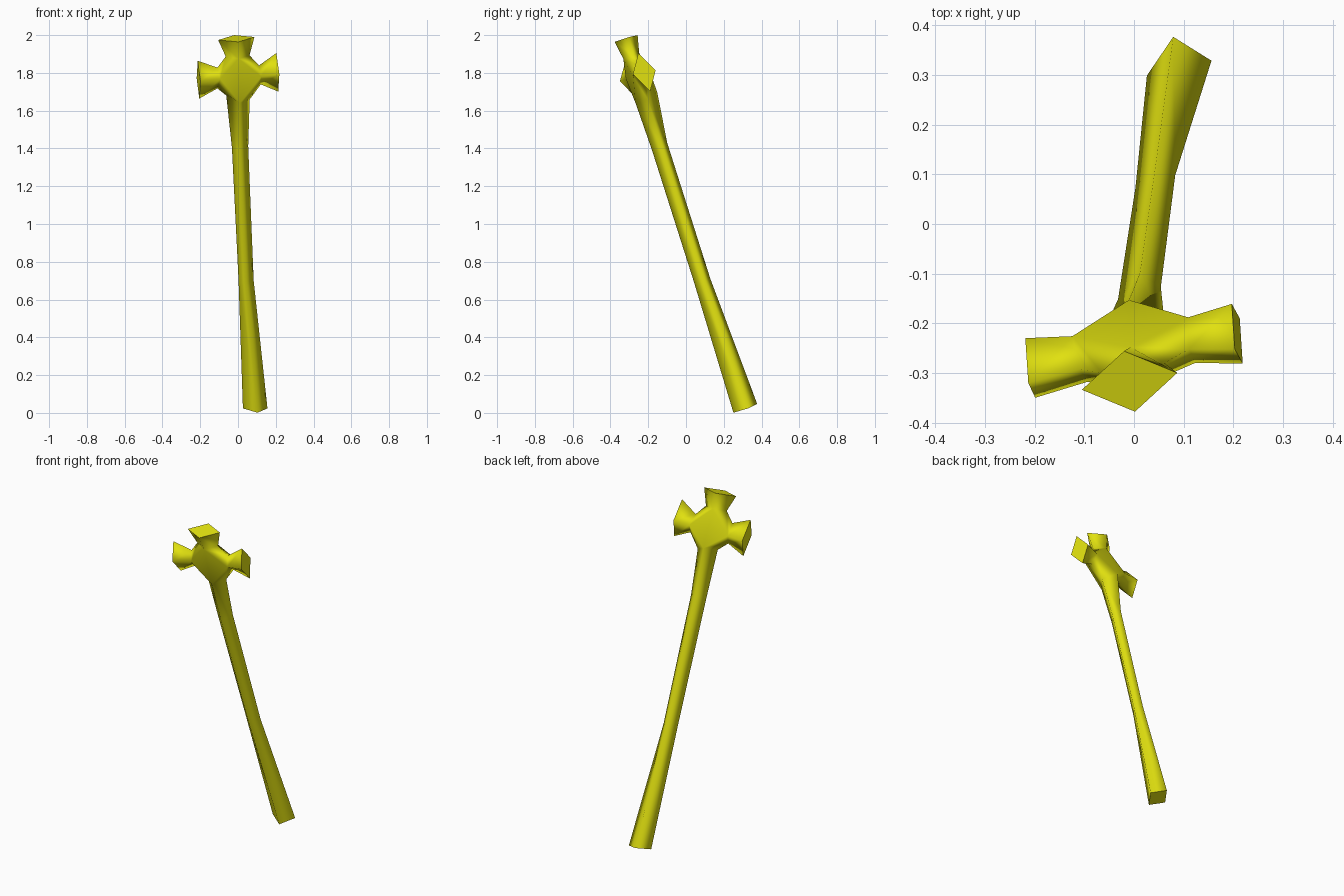
import bpy, bmesh
from mathutils import Vector

if "Cube" in bpy.data.objects:
    bpy.data.objects.remove(bpy.data.objects["Cube"])

# Each ring: centre, half-width toward the next arm, half-depth toward the back.
# Arms run from the hub outward, in the order shaft, left, top, right.
SHAFT = [((0, -.21, 1.67), (-.062, -.008, .01), (-.01, .057, .03)),
         ((.011, -.139, 1.408), (-.043, -.012, -.005), (.001, .04, .02)),
         ((.043, .086, .70), (-.04, -.012, 0), (.002, .043, .01)),
         ((.091, .314, .024), (-.065, -.015, 0), (-.012, .063, .023))]
LEFT = [((-.109, -.272, 1.773), (0, -.02, .055), (-.015, .046, .005)),
        ((-.209, -.29, 1.764), (-.004, -.03, .10), (-.01, .06, .008))]
TOP = [((-.002, -.29, 1.89), (.063, .01, .003), (-.005, .042, .015)),
       ((-.009, -.317, 1.982), (.096, .017, .008), (-.011, .061, .018))]
RIGHT = [((.116, -.234, 1.789), (.005, .018, -.05), (-.007, .046, .008)),
         ((.208, -.221, 1.803), (.005, .031, -.102), (-.011, .06, .01))]

bm = bmesh.new()


def ring(centre, side, depth):
    """Diamond section: previous side, back, next side, front."""
    c, s, d = Vector(centre), Vector(side), Vector(depth)
    return [bm.verts.new(p) for p in (c - s, c + d, c + s, c - d)]


def arm(sections):
    """Skin the sections, cap the outer end, return the ring at the hub."""
    rings = [ring(*sec) for sec in sections]
    for a, b in zip(rings, rings[1:]):
        for i in range(4):
            j = (i + 1) % 4
            bm.faces.new((a[i], a[j], b[j], b[i]))
    cap = bm.faces.new(rings[-1])
    for e in cap.edges:
        e.smooth = False
    return rings[0]


# Shaft and three flared prongs
hub = [arm(a) for a in (SHAFT, LEFT, TOP, RIGHT)]

# Hub: front and back plates, plus the notches between neighbouring arms
bm.faces.new([r[3] for r in hub])
bm.faces.new([r[1] for r in hub])
for k in range(4):
    a, b = hub[k], hub[(k + 1) % 4]
    for plate in (1, 3):
        bm.faces.new((a[plate], a[2], b[0], b[plate]))

bmesh.ops.recalc_face_normals(bm, faces=bm.faces[:])
for f in bm.faces:
    f.smooth = True

mesh = bpy.data.meshes.new("pronged_club")
bm.to_mesh(mesh)
bm.free()
yellow = bpy.data.materials.new("yellow")
yellow.diffuse_color = (.75, .75, .005, 1)
yellow.use_nodes = True
yellow.node_tree.nodes["Principled BSDF"].inputs["Base Color"].default_value = yellow.diffuse_color
mesh.materials.append(yellow)
bpy.context.collection.objects.link(bpy.data.objects.new("pronged_club", mesh))
